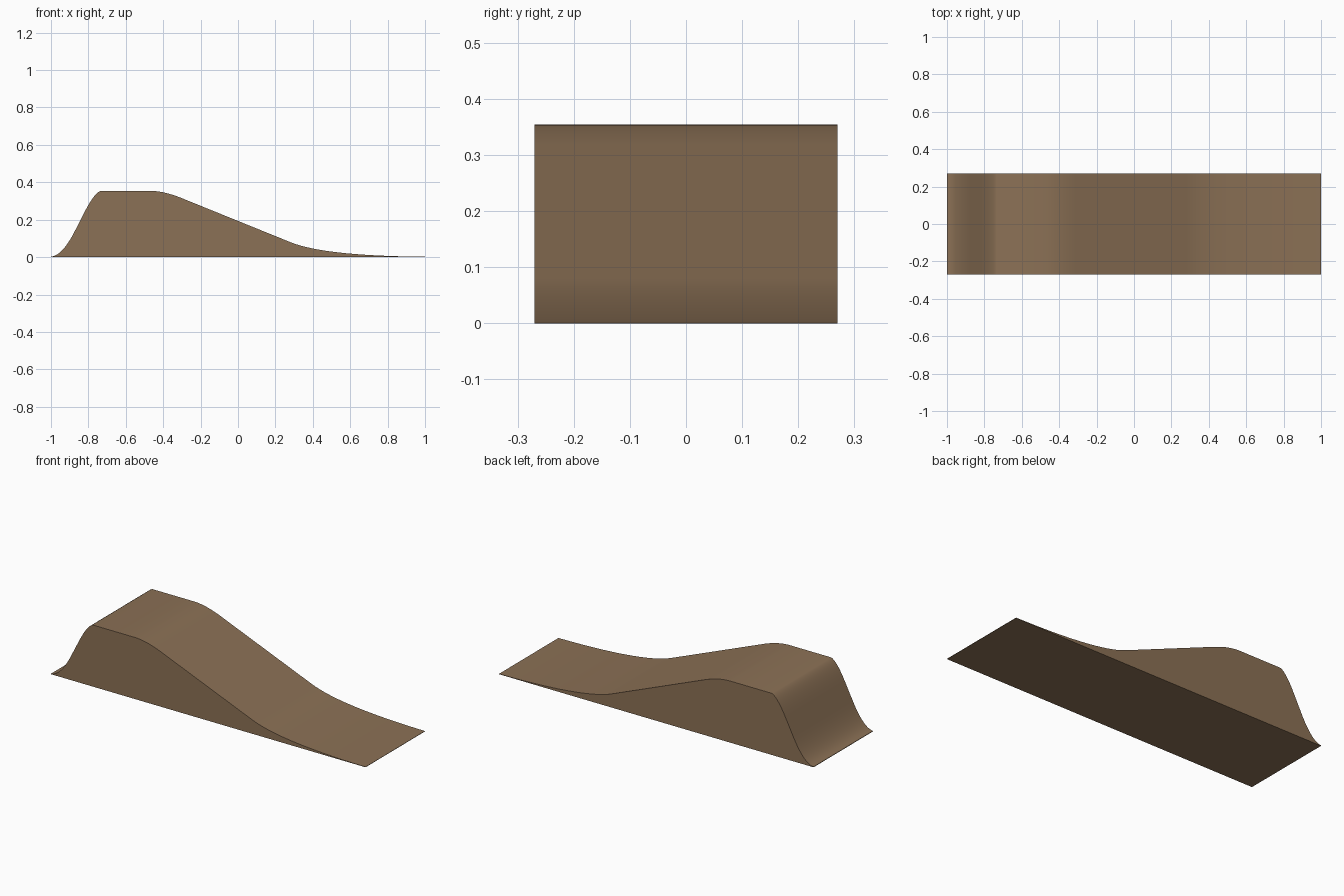
import bpy
import bmesh
from mathutils import Vector
from mathutils.geometry import interpolate_bezier

default_cube = bpy.data.objects.get("Cube")
if default_cube:
    bpy.data.objects.remove(default_cube, do_unlink=True)

HALF_WIDTH = 0.27
STEPS = 16

# Earth brown material
brown = bpy.data.materials.new("earth_brown")
brown.use_nodes = True
colour = (0.26, 0.165, 0.092, 1)
brown.diffuse_color = colour
brown.node_tree.nodes["Principled BSDF"].inputs["Base Color"].default_value = colour


def bend(start, corner, end):
    """Rounded bend between two points, tangent to the lines through the corner."""
    a, c, b = (Vector((x, 0, z)) for x, z in (start, corner, end))
    return interpolate_bezier(a, a.lerp(c, 2 / 3), b.lerp(c, 2 / 3), b, STEPS)


# Side profile: steep face, flat crest, long slope, feathered run-out
profile = [Vector((1, 0, 0)), Vector((-1, 0, 0))]
profile += bend((-1, 0.003), (-0.94, 0.006), (-0.872, 0.14))
profile += bend((-0.82, 0.242), (-0.77, 0.34), (-0.735, 0.354))
profile += bend((-0.47, 0.354), (-0.40, 0.354), (-0.31, 0.319))
profile += bend((0.28, 0.08), (0.46, 0.006), (1, 0.002))

# Extrude the profile across the width
bm = bmesh.new()
side = bm.faces.new([bm.verts.new(p - Vector((0, HALF_WIDTH, 0))) for p in profile])
extruded = bmesh.ops.extrude_face_region(bm, geom=[side], use_keep_orig=True)
far_verts = [g for g in extruded["geom"] if isinstance(g, bmesh.types.BMVert)]
bmesh.ops.translate(bm, verts=far_verts, vec=(0, 2 * HALF_WIDTH, 0))
bmesh.ops.recalc_face_normals(bm, faces=bm.faces)

mesh = bpy.data.meshes.new("ramp")
bm.to_mesh(mesh)
bm.free()
mesh.materials.append(brown)
ramp = bpy.data.objects.new("ramp", mesh)
bpy.context.collection.objects.link(ramp)

# Smooth bends, crisp side edges
bpy.ops.object.select_all(action="DESELECT")
ramp.select_set(True)
bpy.context.view_layer.objects.active = ramp
bpy.ops.object.shade_smooth_by_angle()
